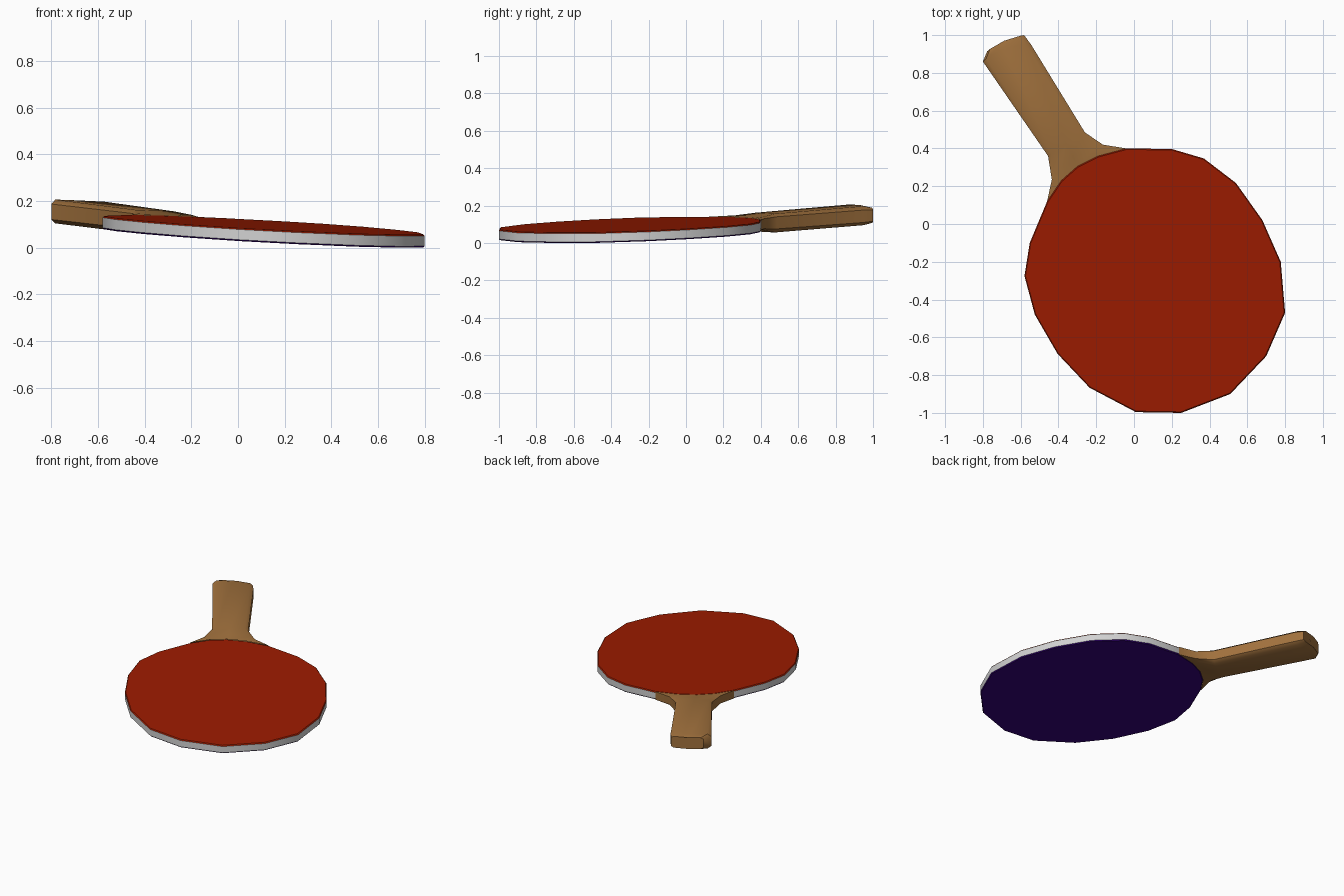
import bpy, bmesh
from mathutils import Vector

if "Cube" in bpy.data.objects:
    bpy.data.objects.remove(bpy.data.objects["Cube"])


def material(name, rgb):
    m = bpy.data.materials.new(name)
    m.diffuse_color = (*rgb, 1)
    m.use_nodes = True
    m.node_tree.nodes["Principled BSDF"].inputs["Base Color"].default_value = m.diffuse_color
    return m


RED = material("red rubber", (0.335, 0.011, 0.0))
BLUE = material("dark blue rubber", (0.036, 0.001, 0.19))
WHITE = material("white rim", (0.64, 0.64, 0.64))
WOOD = material("wood", (0.35, 0.163, 0.046))


def tilt(x, y, z):
    """The bat lies tilted, propped up by its handle."""
    return Vector((x, y, z + 0.0705 - 0.053 * (x - 0.11) + 0.028 * (y + 0.3)))


def loft(name, rings, mats, band_mats, angle):
    """Join rings of points with quads; None in band_mats leaves that end open."""
    bm = bmesh.new()
    loops = [[bm.verts.new(tilt(*p)) for p in r] for r in rings]
    for a, b, mi in zip(loops, loops[1:], band_mats[1:-1]):
        for i in range(len(a)):
            j = (i + 1) % len(a)
            bm.faces.new((a[i], a[j], b[j], b[i])).material_index = mi
    if band_mats[0] is not None:
        bm.faces.new(loops[0][::-1]).material_index = band_mats[0]
    bm.faces.new(loops[-1]).material_index = band_mats[-1]
    bmesh.ops.recalc_face_normals(bm, faces=bm.faces)
    me = bpy.data.meshes.new(name)
    bm.to_mesh(me)
    bm.free()
    ob = bpy.data.objects.new(name, me)
    bpy.context.collection.objects.link(ob)
    for m in mats:
        me.materials.append(m)
    bpy.ops.object.select_all(action='DESELECT')
    ob.select_set(True)
    bpy.context.view_layer.objects.active = ob
    bpy.ops.object.shade_smooth_by_angle(angle=angle)
    return ob


# Blade: outline with a curved border towards the handle
arc = [(-0.46, 0.12), (-0.385, 0.23), (-0.30, 0.305), (-0.19, 0.36), (-0.04, 0.40)]
outline = arc + [
    (0.20, 0.397), (0.37, 0.347), (0.54, 0.217), (0.68, 0.02), (0.777, -0.20),
    (0.80, -0.47), (0.70, -0.70), (0.51, -0.90), (0.25, -1.0), (0.01, -0.996),
    (-0.235, -0.867), (-0.405, -0.687), (-0.525, -0.48), (-0.58, -0.275), (-0.552, -0.10)]


def blade_ring(z, scale):
    return [(0.11 + (x - 0.11) * scale, -0.3 + (y + 0.3) * scale, z) for x, y in outline]


loft("blade",
     [blade_ring(-0.028, 0.992), blade_ring(-0.022, 1), blade_ring(0.022, 1), blade_ring(0.028, 0.992)],
     [BLUE, WHITE, RED], [0, 0, 1, 2, 2], 0.5)

# Handle: cross-sections as (left, right, bulge, top height, bottom height, edge ratio)
sections = [
    ((-0.435, 0.235), (-0.165, 0.42), 0.04, 0.034, 0.038, 0.75),
    ((-0.455, 0.36), (-0.26, 0.485), 0.0, 0.044, 0.056, 0.65),
    ((-0.80, 0.86), (-0.545, 0.95), 0.03, 0.056, 0.046, 0.65),
    ((-0.777, 0.915), (-0.582, 1.0), 0.015, 0.044, 0.036, 0.75),
]
rings = [[(x, y, 0.0282) for x, y in arc] + [(x, y, -0.0282) for x, y in arc[::-1]]]
axis = Vector((-0.57, 0.82))
for left, right, bulge, top, bottom, ratio in sections:
    pts = []
    for t in (0, 0.09, 0.5, 0.91, 1):
        p = Vector(left).lerp(Vector(right), t) + axis * bulge * 4 * t * (1 - t)
        pts.append((p.x, p.y, ratio if t in (0, 1) else 1))
    rings.append([(x, y, k * top) for x, y, k in pts] +
                 [(x, y, -k * bottom) for x, y, k in pts[::-1]])
loft("handle", rings, [WOOD], [None] + [0] * len(rings), 0.7)
